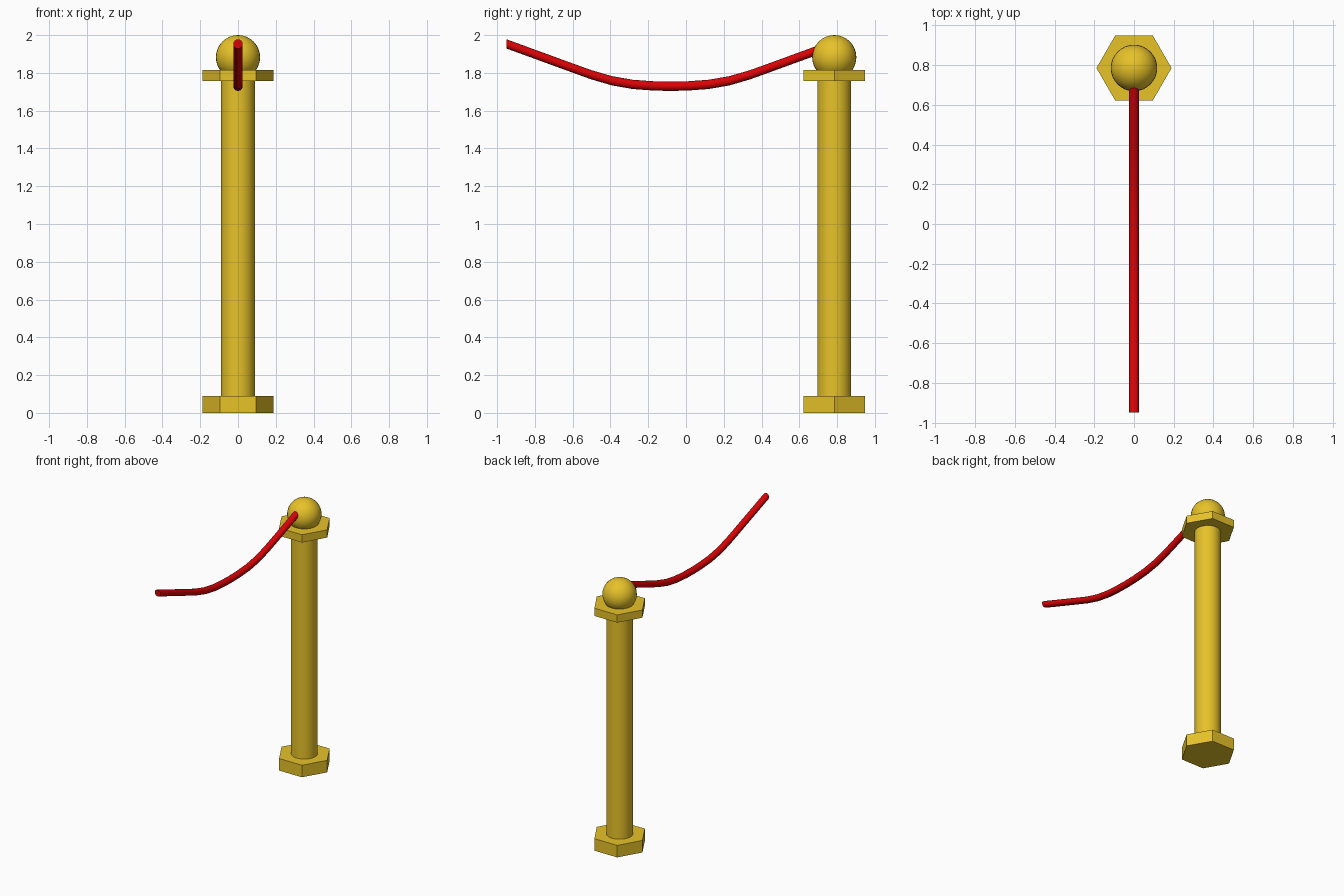
import bpy, bmesh, math

cube = bpy.data.objects.get("Cube")
if cube:
    bpy.data.objects.remove(cube, do_unlink=True)


def material(name, rgb):
    m = bpy.data.materials.new(name)
    m.use_nodes = True
    m.diffuse_color = (*rgb, 1)
    m.node_tree.nodes["Principled BSDF"].inputs["Base Color"].default_value = (*rgb, 1)
    return m


gold = material("gold", (0.8, 0.54, 0.022))
red = material("red", (0.7, 0.001, 0.002))
POST_Y = 0.785


def finish(name, mat, smooth):
    ob = bpy.context.object
    ob.name = ob.data.name = name
    ob.data.materials.append(mat)
    if smooth:
        bpy.ops.object.shade_smooth_by_angle(angle=math.radians(35))
    return ob


def prism(name, sides, radius, z0, z1):
    bpy.ops.mesh.primitive_cylinder_add(
        vertices=sides, radius=radius, depth=z1 - z0,
        location=(0, POST_Y, (z0 + z1) / 2), rotation=(0, 0, math.pi / 6))
    return finish(name, gold, sides > 6)


# Post with hexagonal base and collar, and a ball on top
prism("base", 6, 0.189, 0, 0.09)
prism("post", 32, 0.09, 0.09, 1.757)
prism("collar", 6, 0.189, 1.757, 1.815)
bpy.ops.mesh.primitive_uv_sphere_add(segments=32, ring_count=16, radius=0.117,
                                     location=(0, POST_Y, 1.883))
finish("ball", gold, True)

# Hanging rope: half the sag profile, mirrored about its lowest point
half = [(0.09, 1.731), (0.2, 1.739), (0.31, 1.758), (0.42, 1.79), (0.52, 1.826), (0.868, 1.953)]
path = [(-d, z) for d, z in reversed(half)] + [(0, 1.729)] + half
mid_y, radius, sides = -0.081, 0.0245, 16
bm = bmesh.new()
rings = []
for d, z in path:
    rings.append([bm.verts.new((radius * math.cos(a), mid_y + d, z + radius * math.sin(a)))
                  for a in (2 * math.pi * i / sides for i in range(sides))])
for r, s in zip(rings, rings[1:]):
    for i in range(sides):
        j = (i + 1) % sides
        bm.faces.new((r[i], r[j], s[j], s[i]))
bm.faces.new(rings[0])
bm.faces.new(rings[-1])
bmesh.ops.recalc_face_normals(bm, faces=bm.faces)
mesh = bpy.data.meshes.new("rope")
bm.to_mesh(mesh)
bm.free()
rope = bpy.data.objects.new("rope", mesh)
bpy.context.collection.objects.link(rope)
bpy.ops.object.select_all(action='DESELECT')
rope.select_set(True)
bpy.context.view_layer.objects.active = rope
finish("rope", red, True)
